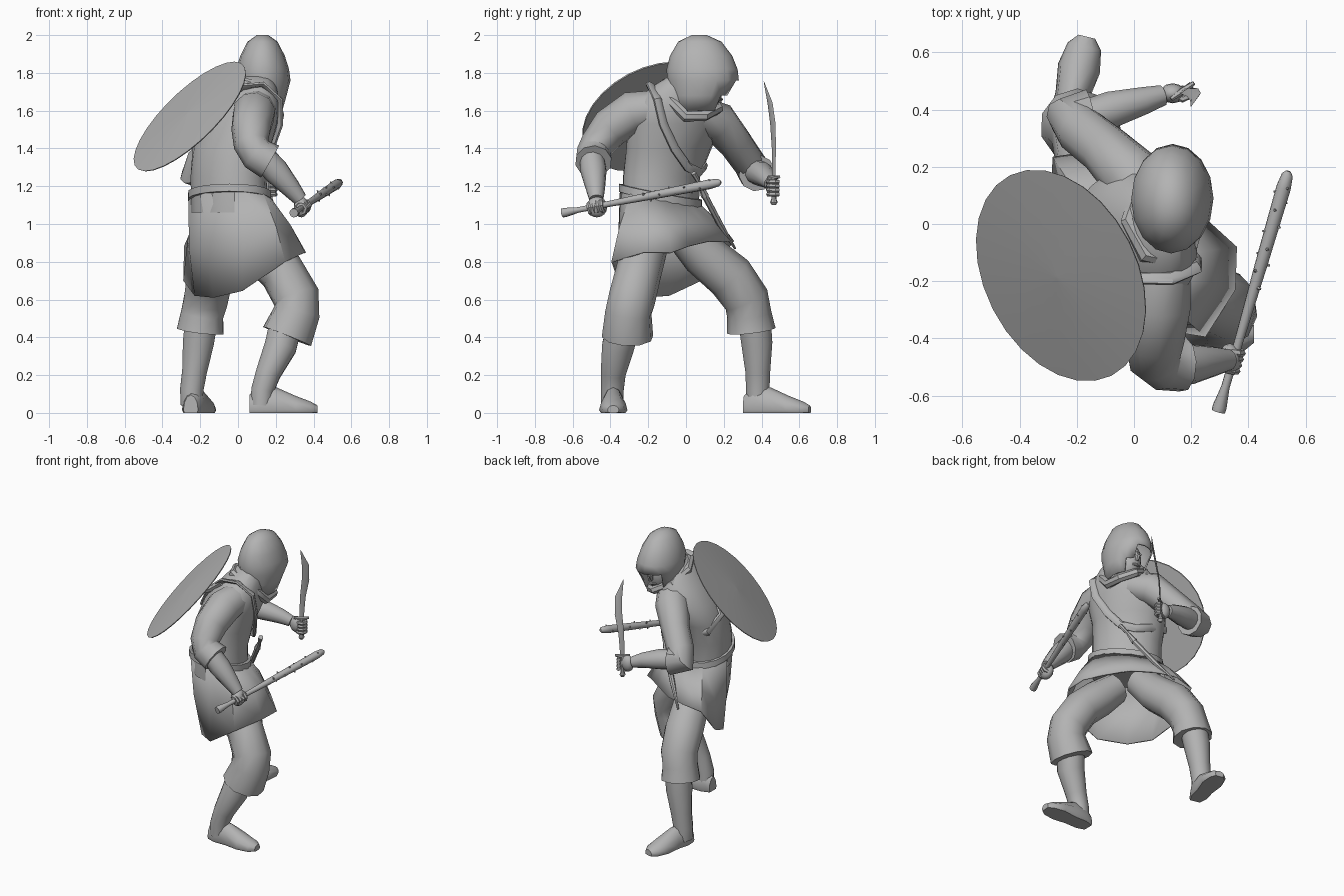
import bpy, bmesh, math
from mathutils import Vector

if "Cube" in bpy.data.objects:
    bpy.data.objects.remove(bpy.data.objects["Cube"])

grey = bpy.data.materials.new("plain_grey")
grey.diffuse_color = (0.45, 0.45, 0.45, 1)
grey.use_nodes = True
grey.node_tree.nodes["Principled BSDF"].inputs["Base Color"].default_value = grey.diffuse_color


def finish(name, bm, angle=40, thick=0):
    """Turn a bmesh into a named, shaded object."""
    bmesh.ops.recalc_face_normals(bm, faces=bm.faces)
    me = bpy.data.meshes.new(name)
    bm.to_mesh(me)
    bm.free()
    me.materials.append(grey)
    ob = bpy.data.objects.new(name, me)
    bpy.context.collection.objects.link(ob)
    bpy.ops.object.select_all(action='DESELECT')
    ob.select_set(True)
    bpy.context.view_layer.objects.active = ob
    bpy.ops.object.shade_smooth_by_angle(angle=math.radians(angle))
    if thick:
        mod = ob.modifiers.new("thickness", 'SOLIDIFY')
        mod.thickness = thick
    return ob


def skin(rings, caps=(True, True), closed=False):
    """Bridge a list of point rings into a bmesh."""
    bm = bmesh.new()
    vs = [[bm.verts.new(p) for p in ring] for ring in rings]
    n = len(vs[0])
    pairs = list(zip(vs, vs[1:])) + ([(vs[-1], vs[0])] if closed else [])
    for a, b in pairs:
        for i in range(n):
            j = (i + 1) % n
            bm.faces.new((a[i], a[j], b[j], b[i]))
    if not closed:
        if caps[0]:
            bm.faces.new(vs[0][::-1])
        if caps[1]:
            bm.faces.new(vs[-1])
    return bm


def limb(name, pts, n=12, ratio=1.0, ref=None, closed=False, angle=40):
    """Tube through (x, y, z, radius) points."""
    P = [Vector(p[:3]) for p in pts]
    m = len(P)
    u = Vector(ref) if ref else None
    rings = []
    for i in range(m):
        if closed:
            t = P[(i + 1) % m] - P[i - 1]
        else:
            t = P[min(i + 1, m - 1)] - P[max(i - 1, 0)]
        t.normalize()
        if u is None:
            u = t.orthogonal()
        u = (u - t * u.dot(t)).normalized()
        v = t.cross(u)
        r = pts[i][3]
        rings.append([P[i] + u * r * math.cos(a) + v * r * ratio * math.sin(a)
                      for a in (2 * math.pi * k / n for k in range(n))])
    return finish(name, skin(rings, closed=closed), angle)


def oval(cx, cy, z, depth, width, turn=0, n=16):
    """Horizontal ellipse turned about the vertical."""
    c, s = math.cos(math.radians(turn)), math.sin(math.radians(turn))
    ring = []
    for k in range(n):
        p, q = depth * math.cos(2 * math.pi * k / n), width * math.sin(2 * math.pi * k / n)
        ring.append((cx + p * c - q * s, cy + p * s + q * c, z))
    return ring


def ball(name, c, s):
    bm = bmesh.new()
    bmesh.ops.create_uvsphere(bm, u_segments=12, v_segments=8, radius=1)
    for v in bm.verts:
        v.co = Vector([c[k] + v.co[k] * s[k] for k in range(3)])
    return finish(name, bm, 60)


def foot(name, heel, toe):
    """Flat-soled shoe from heel to toe."""
    h, t = Vector((*heel, 0)), Vector((*toe, 0))
    d = (t - h).normalized()
    side = Vector((-d.y, d.x, 0))
    rings = []
    for f, w, ht in ((0, .04, .08), (.16, .062, .13), (.4, .06, .12),
                     (.68, .075, .075), (.9, .06, .045), (1, .03, .025)):
        c = h.lerp(t, f)
        rings.append([c + side * w * math.cos(a) + Vector((0, 0, max(0, .015 + ht * math.sin(a))))
                      for a in (2 * math.pi * k / 12 for k in range(12))])
    return finish(name, skin(rings), 45)


def fingers(name, c, axis, palm):
    """Four fingers curled round a grip."""
    ax = Vector(axis).normalized()
    p = Vector(palm)
    p = (p - ax * p.dot(ax)).normalized()
    q = ax.cross(p)
    for i in range(4):
        o = Vector(c) + ax * (i - 1.5) * .022
        pts = [tuple(o + (p * math.cos(a) + q * math.sin(a)) * .028) + (.013,)
               for a in (-.6, .3, 1.2, 2.1, 3.0, 3.8)]
        limb(f"{name}_{i + 1}", pts, 6)


# Torso, twisting from the hips to the shoulders
finish("torso", skin([oval(*r) for r in (
    (-.045, -.135, 1.06, .18, .225, 45), (-.05, -.13, 1.25, .18, .225, 42),
    (-.035, -.09, 1.40, .19, .24, 33), (.01, -.06, 1.53, .19, .26, 22),
    (.055, -.05, 1.64, .16, .235, 15), (.085, -.03, 1.73, .115, .15, 15),
    (.11, 0, 1.79, .07, .08, 15))]))


def waist(a, grow, lift):
    """Point on the sloping waistline in direction a."""
    t = a - math.radians(45)
    r = grow + 1 / math.hypot(math.cos(t) / .185, math.sin(t) / .23)
    x, y = -.045 + r * math.cos(a), -.135 + r * math.sin(a)
    return Vector((x, y, 1.14 + lift - .2 * (y + .135) - .04 * (x + .045)))


# Belt
turns = [2 * math.pi * k / 20 for k in range(20)]
finish("belt", skin([[waist(a, g, h) for a in turns] for g, h in
                     ((-.02, -.01), (.014, -.01), (.012, .03), (-.02, .032))]), 30)

# Flared tunic skirt with an uneven hem
hem = [(.36, -.08, .85), (.25, .02, .885), (.13, .125, .91), (-.02, .22, .91), (-.15, .255, .91),
       (-.285, .235, .885), (-.29, .08, .7), (-.23, -.09, .62), (-.13, -.22, .61),
       (.02, -.34, .645), (.25, -.395, .80), (.355, -.23, .85)]
top, mid = [], []
for x, y, z in hem:
    a = math.atan2(y + .135, x + .045)
    w = waist(a, .008, 0)
    top.append(w)
    mid.append(w.lerp(Vector((x, y, z)), .5) + Vector((.015 * math.cos(a), .015 * math.sin(a), 0)))
finish("tunic_skirt", skin([top, mid, hem], caps=(False, False)), 35, .01)

# Legs
limb("right_trouser", [(.0, -.18, .96, .1), (.11, -.22, .86, .12), (.23, -.25, .75, .122),
                       (.31, -.285, .61, .125), (.31, -.305, .53, .125), (.26, -.31, .405, .138)], 10)
limb("left_trouser", [(-.07, -.03, .97, .1), (-.105, .09, .84, .12), (-.15, .235, .72, .128),
                      (-.17, .32, .6, .122), (-.19, .335, .52, .118), (-.2, .345, .435, .13)], 10)
limb("right_boot_leg", [(.26, -.32, .5, .09), (.225, -.36, .35, .088), (.16, -.385, .21, .068),
                        (.13, -.39, .12, .062), (.125, -.39, .04, .06)])
limb("left_boot_leg", [(-.19, .36, .52, .09), (-.21, .375, .37, .085), (-.23, .38, .22, .068),
                       (-.245, .38, .12, .064), (-.245, .38, .04, .06)])
foot("right_boot_foot", (.06, -.385), (.42, -.385))
foot("left_boot_foot", (-.25, .31), (-.165, .655))

# Sleeves and forearms
limb("right_sleeve", [(.1, -.15, 1.61, .1), (.085, -.28, 1.59, .115), (.07, -.4, 1.51, .107),
                      (.07, -.47, 1.42, .093), (.1, -.49, 1.37, .093), (.17, -.49, 1.33, .098)], 10)
limb("left_sleeve", [(.06, .06, 1.58, .1), (-.01, .17, 1.54, .108), (-.1, .26, 1.43, .092),
                     (-.19, .33, 1.33, .088), (-.225, .36, 1.28, .092), (-.15, .375, 1.27, .098)], 10)
limb("right_forearm", [(.12, -.5, 1.37, .065), (.2, -.49, 1.28, .07), (.28, -.48, 1.19, .052),
                       (.33, -.475, 1.13, .038)])
limb("left_forearm", [(-.2, .36, 1.28, .065), (-.08, .4, 1.265, .066), (.03, .43, 1.24, .05),
                      (.1, .45, 1.215, .037)])

# Hands
ball("right_hand", (.335, -.472, 1.09), (.04, .055, .055))
ball("left_hand", (.135, .457, 1.20), (.045, .035, .055))
fingers("right_finger", (.342, -.475, 1.09), (.25, .84, .16), (-.4, 0, .6))
fingers("left_finger", (.17, .465, 1.19), (0, 0, 1), (-.8, -.3, 0))

# Club with studs
A, B = Vector((.295, -.655, 1.058)), Vector((.54, .185, 1.222))
limb("club", [tuple(A.lerp(B, f)) + (r,) for f, r in (
    (0, .024), (.02, .025), (.1, .015), (.3, .016), (.6, .022), (.93, .026), (.985, .02), (1, .008))], 10)
axis = (B - A).normalized()
side = axis.orthogonal().normalized()
up = axis.cross(side)
for i in range(14):
    a = i * 2.4
    d = side * math.cos(a) + up * math.sin(a)
    c = A.lerp(B, .52 + i * .032)
    limb(f"club_stud_{i + 1}", [tuple(c + d * .015) + (.009,), tuple(c + d * .031) + (.003,)], 5)

# Curved sword
limb("sword_blade", [(.17, .465, 1.24, .014), (.18, .465, 1.4, .018), (.205, .46, 1.53, .024),
                     (.215, .445, 1.64, .023), (.2, .412, 1.755, .002)], 8, .2, (.8, .6, 0), angle=30)
limb("sword_grip", [(.17, .465, 1.10, .01), (.17, .465, 1.115, .02), (.17, .465, 1.135, .013),
                    (.17, .465, 1.25, .013)], 8)
limb("sword_guard", [(.13, .437, 1.25, .008), (.17, .465, 1.245, .013), (.21, .493, 1.25, .008)], 6)

# Round shield slung on the back
c, n = Vector((-.256, -.18, 1.57)), Vector((-.655, -.337, .675)).normalized()
limb("shield", [tuple(c - n * .006) + (.39,), tuple(c) + (.393,), tuple(c + n * .022) + (.008,)], 28, angle=30)
limb("shield_strap", [(-.24, -.17, 1.56, .02), (-.1, -.16, 1.62, .02), (.0, -.18, 1.70, .02)], 6)

# Head and face
ball("head", (.135, .09, 1.72), (.085, .105, .13))
limb("nose", [(.135, .18, 1.76, .008), (.135, .202, 1.72, .016), (.135, .19, 1.69, .012)], 6)
for s in (-1, 1):
    ball("eye_" + ("right" if s > 0 else "left"), (.135 + s * .035, .174, 1.752), (.014, .012, .009))
limb("mouth", [(.11, .176, 1.662, .006), (.135, .187, 1.66, .009), (.16, .176, 1.662, .006)], 6)

# Hood with face opening
bm = skin([oval(*r) for r in (
    (.13, .07, 2.0, .03, .04), (.13, .073, 1.965, .08, .115), (.13, .08, 1.89, .118, .165),
    (.13, .085, 1.82, .14, .188), (.135, .09, 1.76, .143, .19), (.135, .075, 1.68, .122, .155),
    (.135, .06, 1.60, .10, .13))], caps=(True, False))
gap = [f for f in bm.faces if f.calc_center_median().z < 1.77 and f.calc_center_median().y > .1
       and abs(f.calc_center_median().x - .125) < .08]
bmesh.ops.delete(bm, geom=gap, context='FACES')
finish("hood", bm, 50, .01)

# Draped collar
limb("collar", [(.04, -.11, 1.745, .028), (.14, -.13, 1.72, .028), (.195, -.08, 1.65, .03),
                (.215, .0, 1.57, .03), (.205, .1, 1.575, .03), (.13, .17, 1.61, .028),
                (.02, .13, 1.67, .028), (-.02, .01, 1.73, .028)], 7, closed=True)

# Shoulder strap across the chest and round the back
limb("chest_strap", [(-.13, -.12, 1.6, .026), (.02, -.19, 1.725, .026), (.13, -.19, 1.74, .026),
                     (.22, -.15, 1.66, .026), (.222, -.12, 1.53, .026), (.175, -.06, 1.4, .026),
                     (.12, .01, 1.3, .026), (.05, .075, 1.27, .026), (-.05, .1, 1.3, .026),
                     (-.21, .06, 1.36, .026), (-.24, -.05, 1.45, .026)], 7, .5, closed=True)

# Dagger hanging at the left hip
limb("dagger_handle", [(.15, .04, 1.27, .016), (.115, .075, 1.21, .011), (.08, .1, 1.15, .022)], 7)
limb("dagger_sheath", [(.08, .1, 1.15, .018), (-.02, .18, 1.0, .017), (-.12, .26, .87, .006)], 7)
